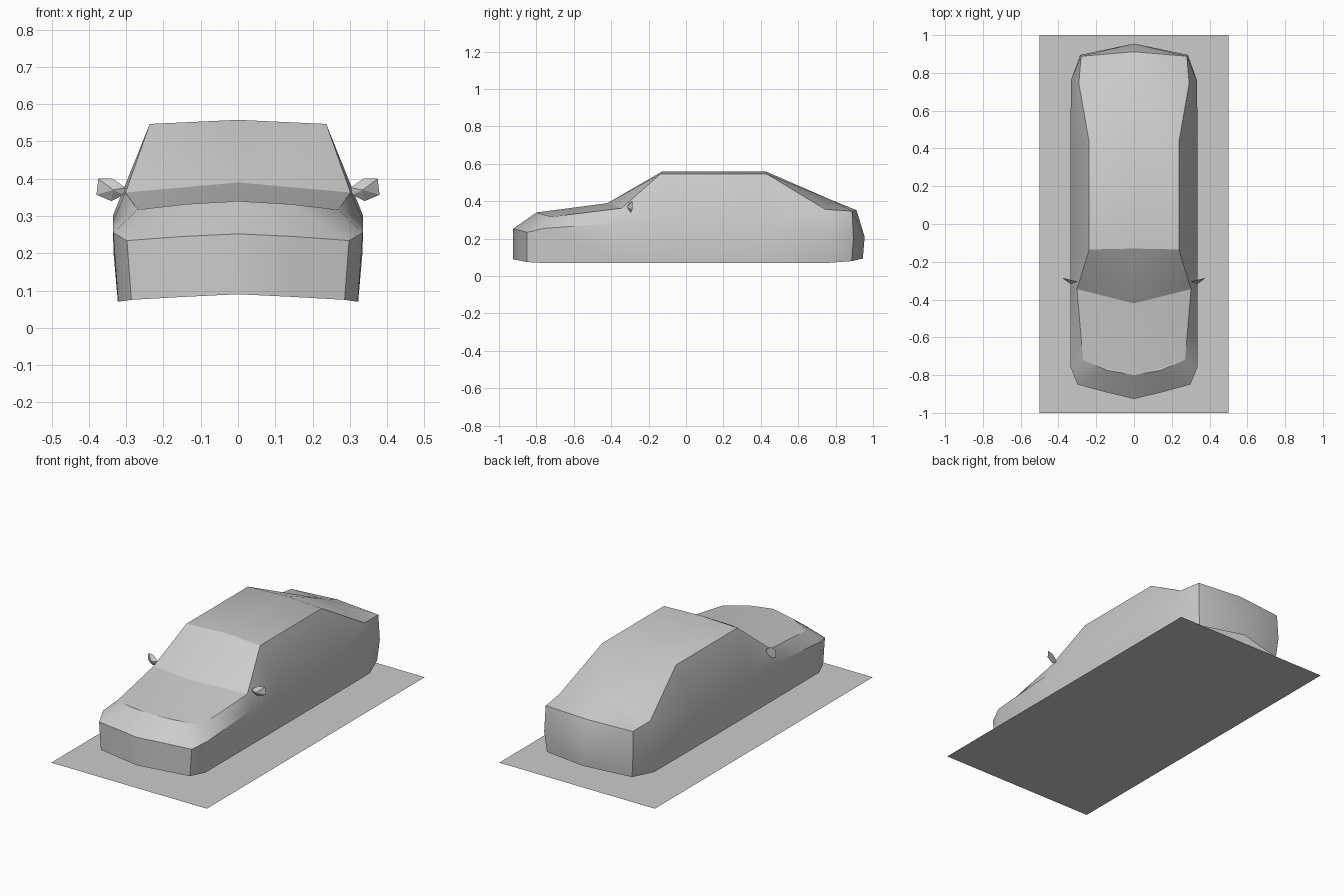
import bpy
import bmesh
import math
from mathutils import Vector

default_cube = bpy.data.objects.get("Cube")
if default_cube:
    bpy.data.objects.remove(default_cube, do_unlink=True)


def make_material(name, colour):
    material = bpy.data.materials.new(name)
    material.use_nodes = True
    material.diffuse_color = colour
    material.node_tree.nodes["Principled BSDF"].inputs["Base Color"].default_value = colour
    return material


grey = make_material("plain grey", (0.6, 0.6, 0.6, 1))


def make_object(name, bm, smooth_angle=None):
    """Turn a bmesh into a named, grey object."""
    mesh = bpy.data.meshes.new(name)
    bm.to_mesh(mesh)
    bm.free()
    mesh.materials.append(grey)
    part = bpy.data.objects.new(name, mesh)
    bpy.context.collection.objects.link(part)
    if smooth_angle is not None:
        bpy.ops.object.select_all(action="DESELECT")
        part.select_set(True)
        bpy.context.view_layer.objects.active = part
        bpy.ops.object.shade_smooth_by_angle(angle=math.radians(smooth_angle))
    return part


def add_face(bm, corners):
    """Add a face, skipping corners that coincide."""
    unique = []
    for corner in corners:
        if corner not in unique:
            unique.append(corner)
    if len(unique) > 2:
        bm.faces.new([bm.verts.new(corner) for corner in unique])


def mirror_left_to_right(bm):
    """Copy the +x half to -x and weld the seam."""
    copied = bmesh.ops.duplicate(bm, geom=bm.verts[:] + bm.edges[:] + bm.faces[:])
    new_verts = [item for item in copied["geom"] if isinstance(item, bmesh.types.BMVert)]
    new_faces = [item for item in copied["geom"] if isinstance(item, bmesh.types.BMFace)]
    for vert in new_verts:
        vert.co.x = -vert.co.x
    bmesh.ops.reverse_faces(bm, faces=new_faces)
    bmesh.ops.remove_doubles(bm, verts=bm.verts[:], dist=0.001)


# Ground sheet
bm = bmesh.new()
add_face(bm, [(-0.5, -1, 0), (0.5, -1, 0), (0.5, 1, 0), (-0.5, 1, 0)])
make_object("ground_sheet", bm)

# Body columns from nose to tail: belt point, sill height, upper edge point
nose = (0, -0.8, 0.34)
hood_corner = (0.27, -0.72, 0.317)
columns = [
    ((0, -0.926, 0.252), 0.09, nose),
    ((0.15, -0.89, 0.245), 0.083, (0.14, -0.775, 0.332)),
    ((0.298, -0.85, 0.234), 0.075, hood_corner),
    ((0.335, -0.76, 0.255), 0.07, hood_corner),
    ((0.336, -0.35, 0.285), 0.07, (0.302, -0.345, 0.363)),
    ((0.336, -0.14, 0.3), 0.07, (0.237, -0.135, 0.547)),
    ((0.336, 0.425, 0.278), 0.07, (0.237, 0.43, 0.547)),
    ((0.334, 0.76, 0.2), 0.07, (0.292, 0.745, 0.357)),
    ((0.285, 0.895, 0.2), 0.08, (0.28, 0.888, 0.347)),
    ((0, 0.955, 0.21), 0.094, (0, 0.912, 0.352)),
]
# Centre line of the hood, roof and tail, one point per column
spine = [nose] * 4 + [(0, -0.42, 0.39), (0, -0.13, 0.558), (0, 0.43, 0.558),
                      (0, 0.775, 0.408)] + [(0, 0.912, 0.352)] * 2


def sill_point(column):
    x, y, z = column[0]
    return (x * 0.96, y * 0.99 if y > 0 else y, column[1])


bm = bmesh.new()
for index in range(len(columns) - 1):
    front, rear = columns[index], columns[index + 1]
    add_face(bm, [sill_point(front), sill_point(rear), rear[0], front[0]])
    add_face(bm, [front[0], rear[0], rear[2], front[2]])
    add_face(bm, [front[2], rear[2], spine[index + 1], spine[index]])
bmesh.ops.remove_doubles(bm, verts=bm.verts[:], dist=0.001)
bmesh.ops.triangulate(bm, faces=bm.faces[:])
mirror_left_to_right(bm)
make_object("car_body", bm, 30)

# Wing mirrors: a hexagonal back plate drawn forward to a point
outline = [(0.38, 0.357), (0.375, 0.4), (0.337, 0.4),
           (0.302, 0.376), (0.307, 0.357), (0.34, 0.34)]
for name, side in (("left_wing_mirror", 1), ("right_wing_mirror", -1)):
    # The outer rim sits slightly further back than the root
    rim = [Vector((side * x, -0.305 + (x - 0.3) * 0.25, z)) for x, z in outline]
    tip = Vector((side * 0.335, -0.318, 0.37))
    bm = bmesh.new()
    rim_verts = [bm.verts.new(point) for point in rim]
    tip_vert = bm.verts.new(tip)
    bm.faces.new(rim_verts)
    for index, vert in enumerate(rim_verts):
        bm.faces.new([vert, rim_verts[index - 1], tip_vert])
    bmesh.ops.recalc_face_normals(bm, faces=bm.faces[:])
    make_object(name, bm, 30)
